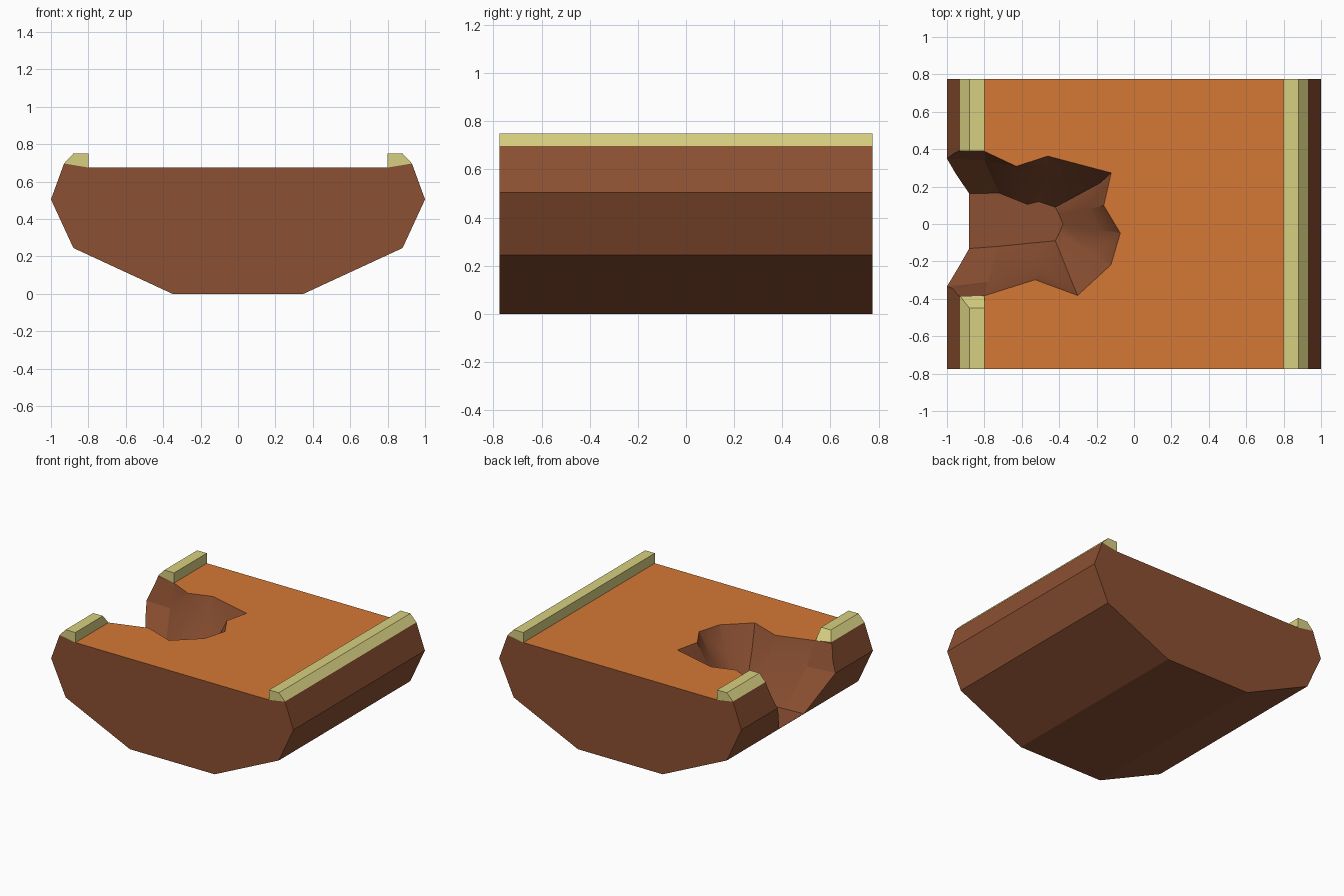
import bpy, bmesh, math

if "Cube" in bpy.data.objects:
    bpy.data.objects.remove(bpy.data.objects["Cube"])


def material(name, rgb):
    m = bpy.data.materials.new(name)
    m.diffuse_color = (*rgb, 1)
    m.use_nodes = True
    m.node_tree.nodes["Principled BSDF"].inputs["Base Color"].default_value = m.diffuse_color
    return m


hull_brown = material("hull brown", (0.26, 0.08, 0.032))
deck_orange = material("deck orange", (0.66, 0.185, 0.036))
rail_cream = material("rail cream", (0.68, 0.63, 0.22))


def loft(name, rings, mats):
    """Closed solid through rings with equal point counts."""
    bm = bmesh.new()
    loops = [[bm.verts.new(p) for p in r] for r in rings]
    for a, b in zip(loops, loops[1:]):
        for i in range(len(a)):
            j = (i + 1) % len(a)
            bm.faces.new((a[i], a[j], b[j], b[i]))
    bm.faces.new(loops[0])
    bm.faces.new(loops[-1])
    bmesh.ops.recalc_face_normals(bm, faces=bm.faces)
    me = bpy.data.meshes.new(name)
    bm.to_mesh(me)
    bm.free()
    for m in mats:
        me.materials.append(m)
    ob = bpy.data.objects.new(name, me)
    bpy.context.collection.objects.link(ob)
    return ob


L = 0.775

# Hull: mirrored cross-section swept along y
half = [(0.35, 0), (0.88, 0.245), (1, 0.505), (0.93, 0.697), (0.80, 0.675)]
section = half + [(-x, z) for x, z in reversed(half)]
hull = loft("hull", [[(x, y, z) for x, z in section] for y in (-L, L)],
            [hull_brown, deck_orange])

# Broken hole: jagged outlines at deck, mid and floor height
rim = [(-1.2, .39), (-.8, .39), (-.63, .31), (-.46, .365), (-.12, .275), (-.16, .1),
       (-.07, -.05), (-.12, -.22), (-.3, -.385), (-.53, -.30), (-.8, -.385), (-1.2, -.385)]
mid = [(-1.2, .36), (-.8, .34), (-.61, .26), (-.46, .29), (-.18, .22), (-.24, .08),
       (-.19, -.03), (-.22, -.16), (-.34, -.29), (-.5, -.24), (-.78, -.31), (-1.2, -.355)]
floor = [(-1.2, .16), (-.72, .165), (-.57, .105), (-.51, .12), (-.42, .09), (-.4, .05),
         (-.38, 0), (-.4, -.05), (-.42, -.09), (-.53, -.1), (-.73, -.12), (-1.2, -.155)]
levels = [(floor, .248), (mid, .505), (rim, .68), (rim, .85)]
cutter = loft("hole_cutter", [[(x, y, z) for x, y in ring] for ring, z in levels],
              [hull_brown])
cutter.hide_render = True

mod = hull.modifiers.new("hole", 'BOOLEAN')
mod.operation = 'DIFFERENCE'
mod.solver = 'EXACT'
mod.object = cutter
dg = bpy.context.evaluated_depsgraph_get()
cut = bpy.data.meshes.new_from_object(hull.evaluated_get(dg))
hull.modifiers.clear()
hull.data = cut
bpy.data.objects.remove(cutter)

# Deck colour by height and direction; the hole's walls are smooth
for p in cut.polygons:
    c = p.center
    up = p.normal.z > 0.9 and c.z > 0.66
    p.material_index = 1 if up else 0
    p.use_smooth = -0.86 < c.x < 0 and abs(c.y) < 0.4 and 0.2 < c.z < 0.67
bm = bmesh.new()
bm.from_mesh(cut)
for e in bm.edges:
    e.smooth = len(e.link_faces) == 2 and e.calc_face_angle(3) < math.radians(40)
bm.to_mesh(cut)
bm.free()

# Rails: chamfered strips; "slope" slants the end beside the hole
rail = [(0.80, 0.675), (0.93, 0.697), (0.88, 0.75), (0.80, 0.75)]


def add_rail(name, side, y0, y1, slope=0):
    ends = [[(side * x, y - (s if z > 0.7 else 0), z) for x, z in rail]
            for y, s in ((y0, 0), (y1, slope))]
    loft(name, ends, [rail_cream])


add_rail("right_rail", 1, -L, L)
add_rail("left_rail_back", -1, 0.39, L)
add_rail("left_rail_front", -1, -L, -0.385, 0.065)
